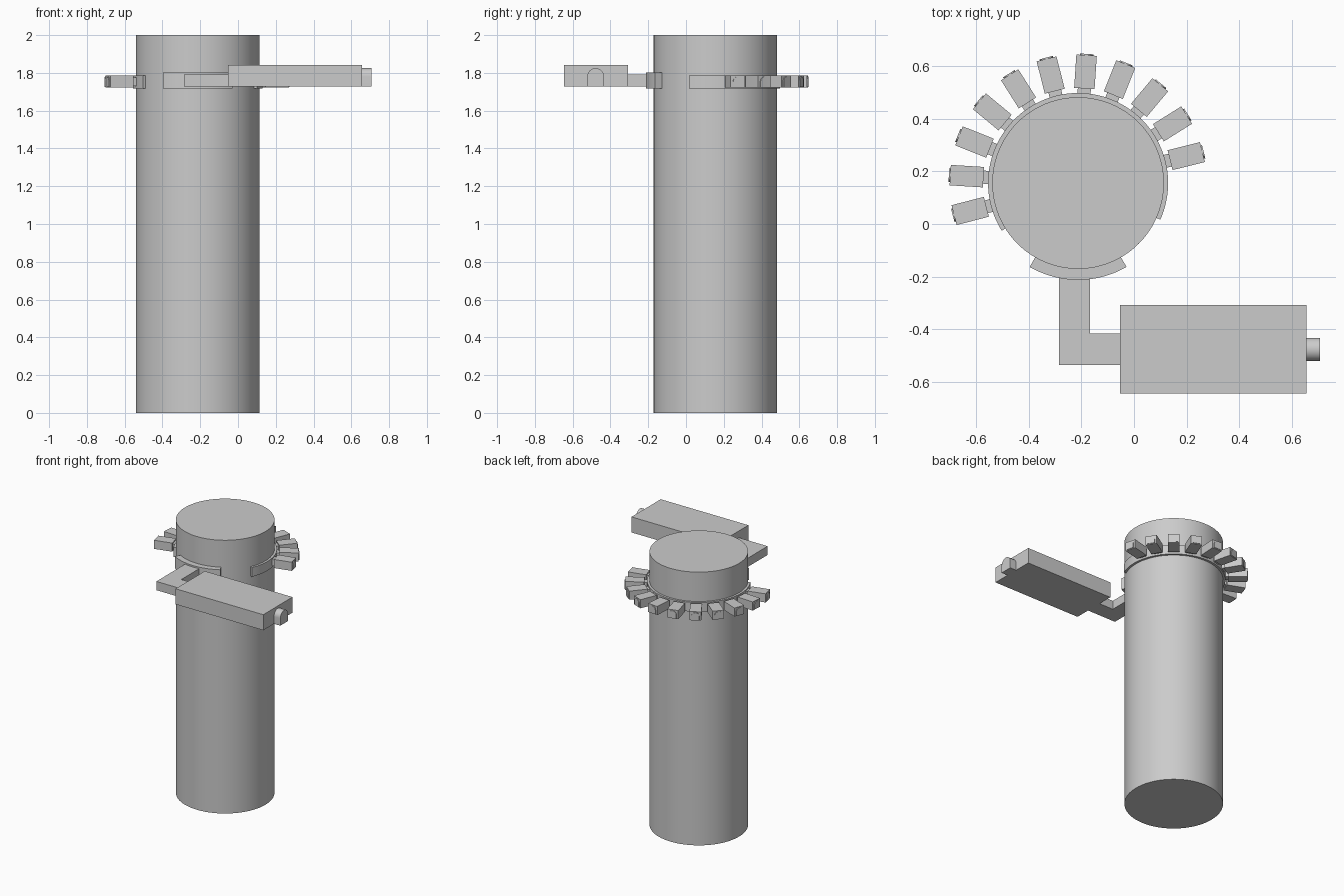
import bpy, bmesh
from math import pi, sin, cos, radians
from mathutils import Matrix

if "Cube" in bpy.data.objects:
    bpy.data.objects.remove(bpy.data.objects["Cube"])

CX, CY, R = -0.213, 0.156, 0.327


def finish(name, bm, smooth=False):
    bmesh.ops.recalc_face_normals(bm, faces=bm.faces)
    me = bpy.data.meshes.new(name)
    bm.to_mesh(me)
    bm.free()
    ob = bpy.data.objects.new(name, me)
    bpy.context.collection.objects.link(ob)
    if smooth:
        bpy.ops.object.select_all(action='DESELECT')
        ob.select_set(True)
        bpy.context.view_layer.objects.active = ob
        bpy.ops.object.shade_smooth_by_angle(angle=radians(30))
    return ob


def prism(name, pts, vec, matrix=Matrix(), smooth=False):
    """Extrude a planar outline along vec."""
    bm = bmesh.new()
    face = bm.faces.new([bm.verts.new(p) for p in pts])
    ext = bmesh.ops.extrude_face_region(bm, geom=[face])
    bmesh.ops.translate(bm, vec=vec, verts=[v for v in ext['geom'] if isinstance(v, bmesh.types.BMVert)])
    bmesh.ops.transform(bm, matrix=matrix, verts=bm.verts)
    return finish(name, bm, smooth)


def box(name, x0, x1, y0, y1, z0, z1, matrix=Matrix()):
    return prism(name, [(x0, y0, z0), (x1, y0, z0), (x1, y1, z0), (x0, y1, z0)], (0, 0, z1 - z0), matrix)


def arc_band(name, r_in, r_out, a0, a1, z0, z1, n):
    """Partial ring hugging the column."""
    angles = [radians(a0 + (a1 - a0) * i / n) for i in range(n + 1)]
    pts = [(CX + r_out * cos(a), CY + r_out * sin(a), z0) for a in angles]
    pts += [(CX + r_in * cos(a), CY + r_in * sin(a), z0) for a in reversed(angles)]
    return prism(name, pts, (0, 0, z1 - z0), smooth=True)


def arch(name, x0, x1, yc, r, z0, z1, matrix=Matrix()):
    """Flat-bottomed block with a round top, running along x."""
    pts = [(x0, yc - r, z0), (x0, yc + r, z0)]
    pts += [(x0, yc + r * cos(pi * i / 16), z1 - r + r * sin(pi * i / 16)) for i in range(17)]
    return prism(name, pts, (x1 - x0, 0, 0), matrix, True)


# Main column
prism("column", [(CX + R * cos(2 * pi * i / 96), CY + R * sin(2 * pi * i / 96), 0) for i in range(96)],
      (0, 0, 2), smooth=True)

# Rear collar and front clamp
arc_band("rear_collar", R - 0.006, 0.343, -24, 212, 1.717, 1.785, 80)
arc_band("front_clamp", R - 0.006, 0.369, 240, 300, 1.717, 1.803, 24)

# Elbow arm carrying the large box
prism("elbow_arm", [(-0.285, -0.20, 1.728), (-0.285, -0.537, 1.728), (-0.05, -0.537, 1.728),
                    (-0.05, -0.418, 1.728), (-0.167, -0.418, 1.728), (-0.167, -0.20, 1.728)], (0, 0, 0.064))
box("large_box", -0.053, 0.657, -0.646, -0.308, 1.728, 1.842)
arch("box_end_knob", 0.65, 0.708, -0.478, 0.044, 1.728, 1.825)

# Eleven small units fanned around the collar
for i in range(11):
    m = Matrix.Translation((CX, CY, 0)) @ Matrix.Rotation(radians(14 + 18.05 * i), 4, 'Z')
    box(f"unit_stem_{i}", 0.335, 0.37, -0.025, 0.025, 1.73, 1.775, m)
    box(f"unit_body_{i}", 0.361, 0.488, -0.039, 0.039, 1.722, 1.785, m)
    arch(f"unit_end_cap_{i}", 0.48, 0.493, 0, 0.026, 1.726, 1.78, m)
